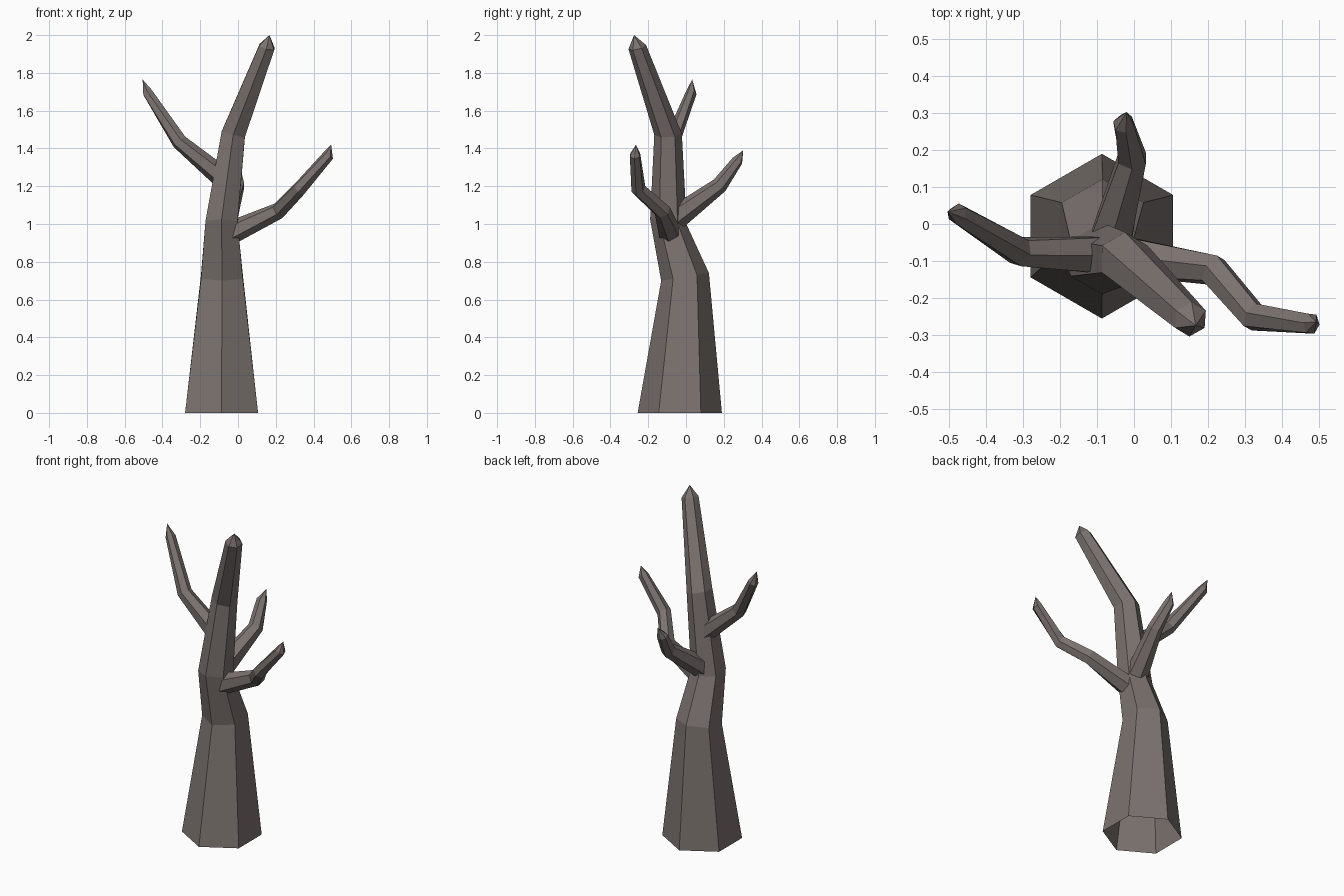
import bpy, bmesh, math
from mathutils import Vector

cube = bpy.data.objects.get("Cube")
if cube:
    bpy.data.objects.remove(cube, do_unlink=True)

bark = bpy.data.materials.new("grey brown bark")
bark.use_nodes = True
COLOUR = (0.2, 0.17, 0.16, 1)
bark.diffuse_color = COLOUR
bsdf = bark.node_tree.nodes["Principled BSDF"]
bsdf.inputs["Base Color"].default_value = COLOUR
bsdf.inputs["Roughness"].default_value = 0.9


def limb(name, rings, tip, up, sides=6):
    """Faceted limb through rings of (centre, radius, normal), closed by a point.
    One corner of every ring faces the 'up' direction."""
    bm = bmesh.new()
    loops = []
    for centre, radius, normal in rings:
        n = Vector(normal).normalized()
        u = Vector(up)
        u = (u - n * u.dot(n)).normalized()
        v = n.cross(u)
        loops.append([bm.verts.new(Vector(centre) + radius * (
            math.cos(math.tau * i / sides) * u + math.sin(math.tau * i / sides) * v))
            for i in range(sides)])
    for a, b in zip(loops, loops[1:]):
        for i in range(sides):
            j = (i + 1) % sides
            bm.faces.new((a[i], a[j], b[j], b[i]))
    end = bm.verts.new(tip)
    for i in range(sides):
        bm.faces.new((loops[-1][i], loops[-1][(i + 1) % sides], end))
    bmesh.ops.recalc_face_normals(bm, faces=bm.faces)
    mesh = bpy.data.meshes.new(name)
    bm.to_mesh(mesh)
    bm.free()
    mesh.materials.append(bark)
    obj = bpy.data.objects.new(name, mesh)
    bpy.context.collection.objects.link(obj)
    return obj


# Trunk: bent six-sided column, open at the ground
limb("trunk", [
    ((-0.087, -0.033, 0), 0.223, (0, 0, 1)),
    ((-0.085, -0.005, 0.72), 0.128, (0, -0.16, 1)),
    ((-0.087, -0.093, 1.01), 0.098, (0, 0.15, 1)),
    ((-0.025, -0.095, 1.475), 0.073, (0.25, -0.05, 1)),
    ((0.153, -0.258, 1.937), 0.048, (0.3, -0.25, 1)),
], (0.167, -0.275, 2.0), (0, 1, 0))

# Left branch, bent twice
limb("left_branch", [
    ((-0.045, -0.085, 0.95), 0.062, (1, -0.1, 0.45)),
    ((0.215, -0.125, 1.07), 0.045, (1, -0.6, 0.7)),
    ((0.325, -0.252, 1.185), 0.04, (1, -0.55, 0.9)),
    ((0.48, -0.27, 1.365), 0.03, (1, -0.12, 1.15)),
], (0.493, -0.265, 1.42), (0, 0, 1))

# Right branch
limb("right_branch", [
    ((-0.07, -0.085, 1.235), 0.058, (-1, 0.05, 0.85)),
    ((-0.31, -0.075, 1.435), 0.042, (-1, 0.3, 1.2)),
    ((-0.478, 0.028, 1.695), 0.029, (-0.6, 0.38, 1)),
], (-0.505, 0.033, 1.765), (0, 0, 1))

# Back branch
limb("back_branch", [
    ((-0.065, -0.05, 1.035), 0.065, (0.25, 1, 0.7)),
    ((-0.005, 0.178, 1.205), 0.043, (0.02, 1, 1)),
    ((-0.028, 0.272, 1.335), 0.03, (-0.15, 0.6, 1)),
], (-0.02, 0.303, 1.39), (0, 0, 1))
